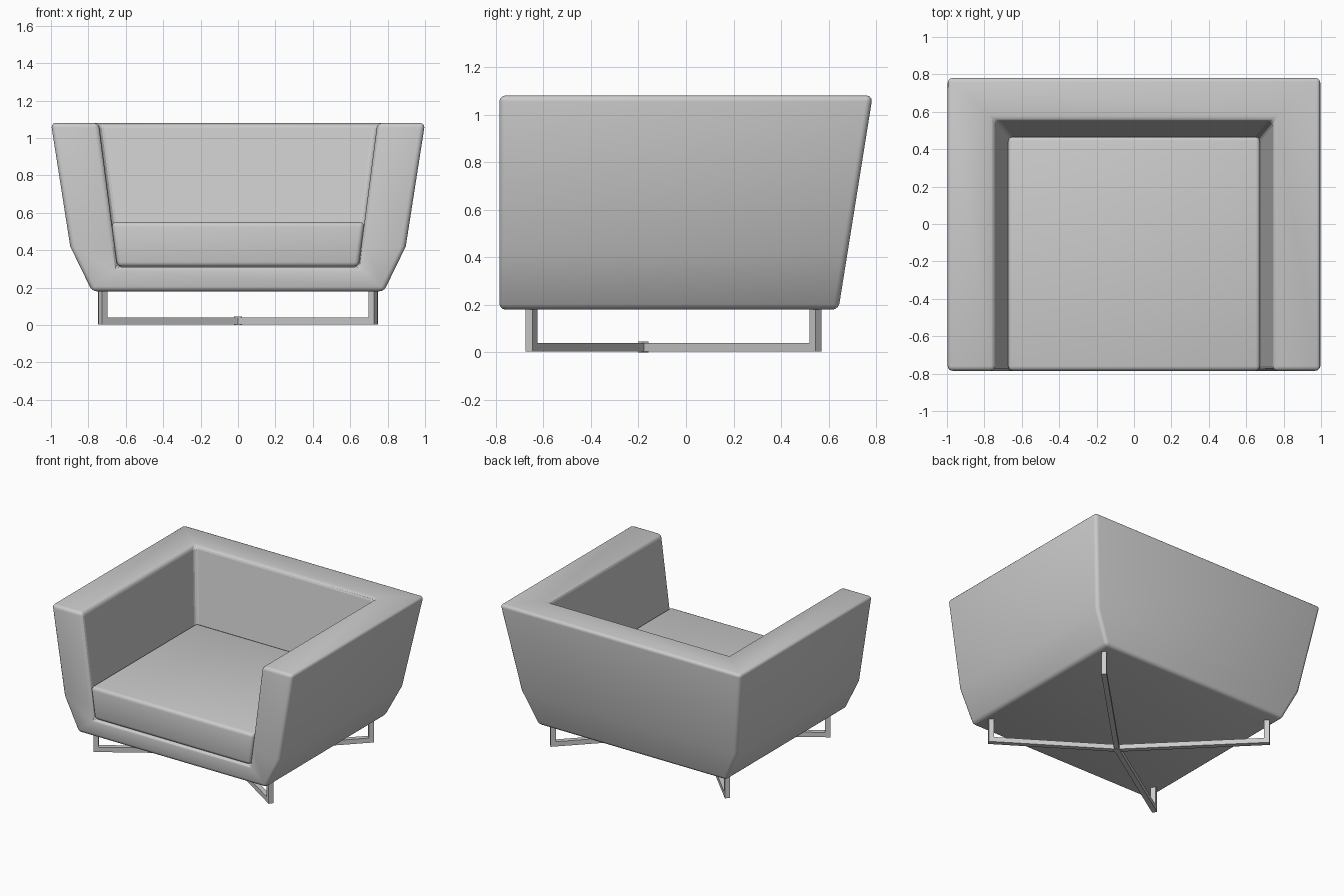
import bpy, bmesh, math
from mathutils import Vector

cube = bpy.data.objects.get("Cube")
if cube:
    bpy.data.objects.remove(cube, do_unlink=True)

grey = bpy.data.materials.new("light_grey")
grey.use_nodes = True
colour = (0.6, 0.6, 0.6, 1)
grey.diffuse_color = colour
grey.node_tree.nodes["Principled BSDF"].inputs["Base Color"].default_value = colour

FRONT = -0.785


def loft(name, rings):
    """Stack rectangles given as (z, half width, front y, back y)."""
    bm = bmesh.new()
    loops = [[bm.verts.new(p) for p in ((-w, f, z), (w, f, z), (w, b, z), (-w, b, z))]
             for z, w, f, b in rings]
    bm.faces.new(loops[0][::-1])
    bm.faces.new(loops[-1])
    for low, high in zip(loops, loops[1:]):
        for i in range(4):
            j = (i + 1) % 4
            bm.faces.new((low[i], low[j], high[j], high[i]))
    mesh = bpy.data.meshes.new(name)
    bm.to_mesh(mesh)
    bm.free()
    obj = bpy.data.objects.new(name, mesh)
    bpy.context.collection.objects.link(obj)
    mesh.materials.append(grey)
    return obj


def soften(obj, width, segments=3):
    bevel = obj.modifiers.new("rounded_edges", "BEVEL")
    bevel.width = width
    bevel.segments = segments
    bevel.limit_method = "ANGLE"
    bevel.angle_limit = math.radians(30)
    for poly in obj.data.polygons:
        poly.use_smooth = True


def back_y(z, top_y):
    """Back surfaces lean outwards towards the top."""
    return top_y - 0.16 * (1.08 - z)


def inner_ring(z, front):
    return (z, 0.645 + 0.13 * (z - 0.31), front, back_y(z, 0.555))


# Upholstered shell: flared sides, raked back, open front
shell = loft("shell", [(z, w, FRONT, back_y(z, 0.785))
                       for z, w in ((0.18, 0.78), (0.42, 0.897), (1.08, 1.0))])
cutter = loft("seat_cutter", [inner_ring(z, -1.2) for z in (0.31, 1.3)])
cutter.hide_render = True
cutter.hide_viewport = True
cut = shell.modifiers.new("seat_opening", "BOOLEAN")
cut.object = cutter
cut.solver = "EXACT"
soften(shell, 0.025)

# Seat cushion filling the opening
cushion = loft("seat_cushion", [inner_ring(z, FRONT) for z in (0.312, 0.55)])
soften(cushion, 0.025)

# Crossed metal base
THICK = 0.036


def bar(name, start, end):
    """Square bar between two points."""
    start, end = Vector(start), Vector(end)
    along = end - start
    half = THICK / 2
    obj = loft(name, [(z, half, -half, half) for z in (0, along.length)])
    obj.location = start
    obj.rotation_euler = along.to_track_quat("Z", "Y").to_euler()
    return obj


hub = Vector((0, -0.18, 0.022))
for side, sx in (("left", 1), ("right", -1)):
    for end, y in (("front", -0.65), ("back", 0.545)):
        foot = Vector((sx * 0.722, y, hub.z))
        out = (foot - hub).normalized()
        bar(f"{end}_{side}_rail", hub, foot + out * THICK / 2)
        post = bar(f"{end}_{side}_post", foot, foot + Vector((0, 0, 0.17)))
        post.rotation_euler = (0, 0, math.atan2(out.y, out.x))

# Hub plate joining the rails
loft("hub", [(z, 0.022, hub.y - 0.022, hub.y + 0.022) for z in (0, 0.046)])
